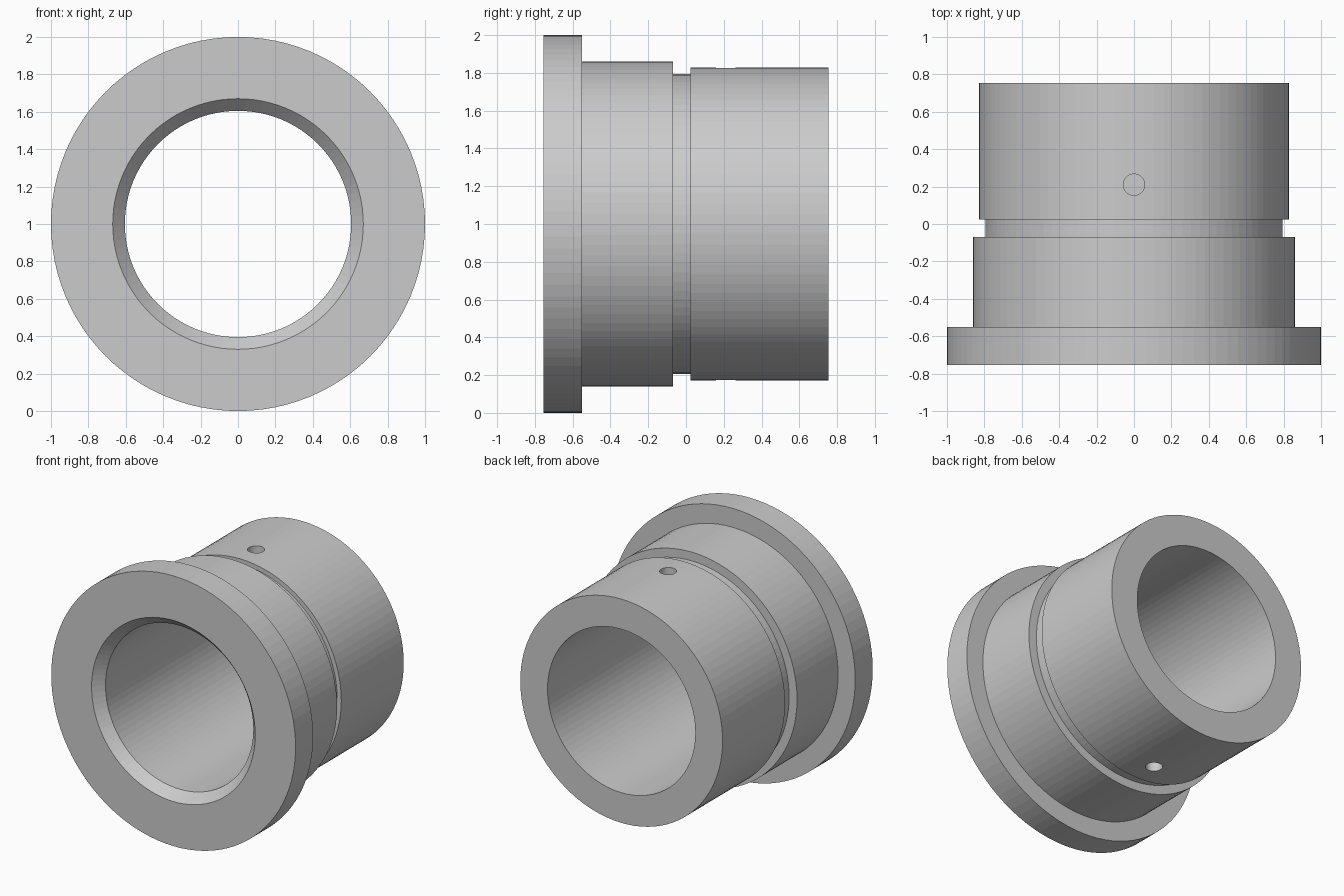
import bpy, bmesh, math
from mathutils import Matrix

if "Cube" in bpy.data.objects:
    bpy.data.objects.remove(bpy.data.objects["Cube"])

SEGMENTS = 96
AXIS_Z = 1.0

# Closed wall profile as (radius, y), revolved about the bushing axis
profile = [
    (0.67, -0.755), (1.0, -0.755), (1.0, -0.55),      # flange
    (0.86, -0.55), (0.86, -0.07),                     # front shoulder
    (0.795, -0.07), (0.795, 0.025),                   # relief groove
    (0.828, 0.025), (0.828, 0.755),                   # rear sleeve
    (0.605, 0.755), (0.605, -0.685),                  # bore and entry chamfer
]


def new_object(name, bm):
    bmesh.ops.recalc_face_normals(bm, faces=bm.faces)
    mesh = bpy.data.meshes.new(name)
    bm.to_mesh(mesh)
    bm.free()
    obj = bpy.data.objects.new(name, mesh)
    bpy.context.collection.objects.link(obj)
    return obj


# Flanged bushing body
bm = bmesh.new()
rings = []
for i in range(SEGMENTS):
    a = 2 * math.pi * i / SEGMENTS
    rings.append([bm.verts.new((r * math.cos(a), y, AXIS_Z + r * math.sin(a)))
                  for r, y in profile])
n = len(profile)
for i in range(SEGMENTS):
    p, q = rings[i], rings[(i + 1) % SEGMENTS]
    for j in range(n):
        k = (j + 1) % n
        bm.faces.new((p[j], p[k], q[k], q[j]))
bushing = new_object("flanged_bushing", bm)

# Blind dowel holes in the top and bottom of the sleeve
bm = bmesh.new()
for side in (1, -1):
    bmesh.ops.create_cone(bm, cap_ends=True, segments=32,
                          radius1=0.057, radius2=0.057, depth=0.3,
                          matrix=Matrix.Translation((0, 0.21, AXIS_Z + side * 0.86)))
cutter = new_object("dowel_hole_cutter", bm)
cutter.hide_render = True
cutter.display_type = 'WIRE'

cut = bushing.modifiers.new("dowel_holes", 'BOOLEAN')
cut.operation = 'DIFFERENCE'
cut.solver = 'EXACT'
cut.object = cutter
